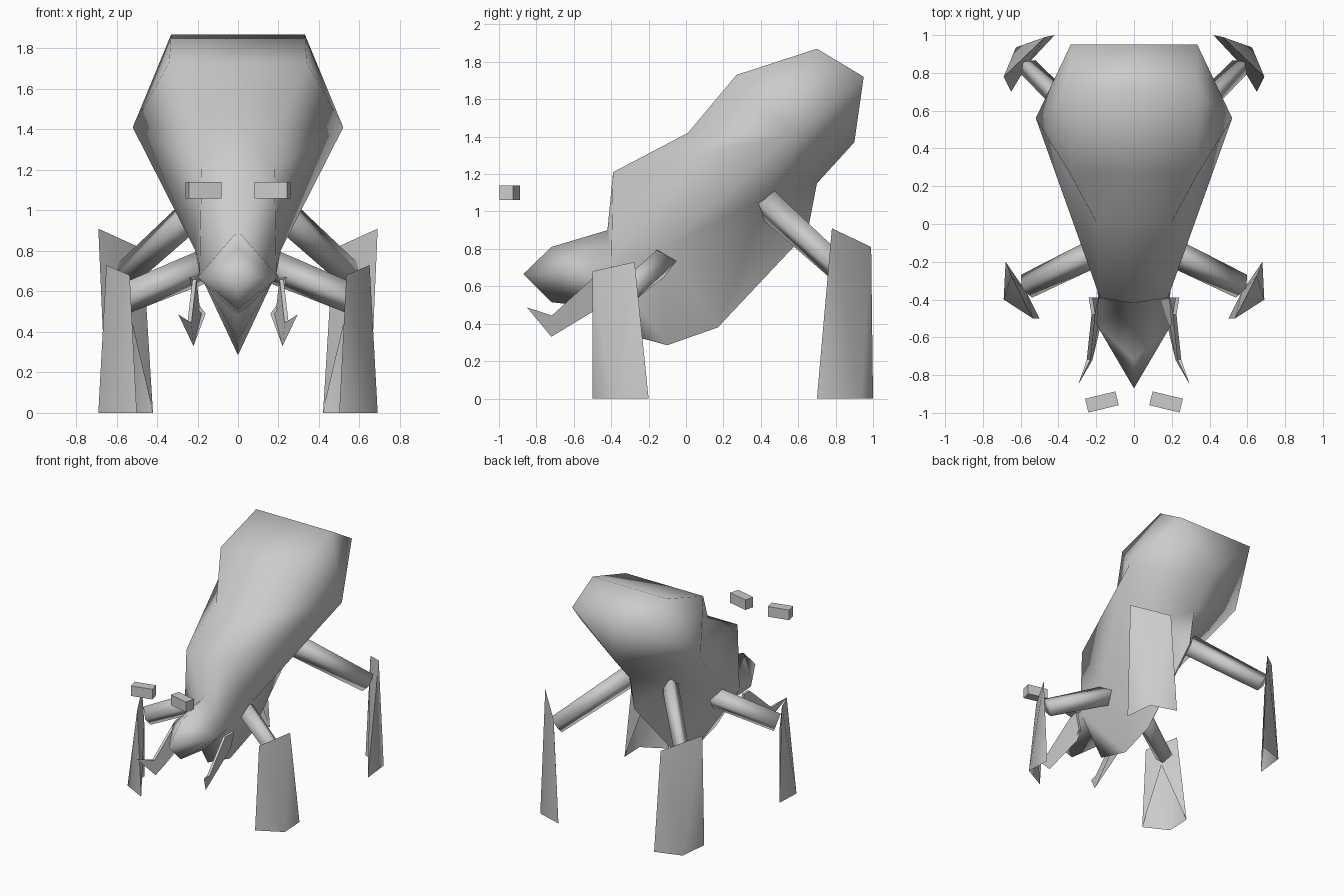
import bpy, bmesh, math
from mathutils import Vector

if "Cube" in bpy.data.objects:
    bpy.data.objects.remove(bpy.data.objects["Cube"], do_unlink=True)

# One plain grey for the whole creature
GREY = (0.6, 0.6, 0.6, 1)
shell = bpy.data.materials.new("shell_grey")
shell.use_nodes = True
shell.diffuse_color = GREY
shell.node_tree.nodes["Principled BSDF"].inputs["Base Color"].default_value = GREY


def finish(name, bm, smooth):
    """Turn a bmesh into a named, shaded object."""
    bmesh.ops.remove_doubles(bm, verts=bm.verts, dist=0.0005)
    bmesh.ops.recalc_face_normals(bm, faces=bm.faces)
    mesh = bpy.data.meshes.new(name)
    bm.to_mesh(mesh)
    bm.free()
    mesh.materials.append(shell)
    obj = bpy.data.objects.new(name, mesh)
    bpy.context.collection.objects.link(obj)
    bpy.ops.object.select_all(action="DESELECT")
    obj.select_set(True)
    bpy.context.view_layer.objects.active = obj
    if smooth:
        bpy.ops.object.shade_smooth_by_angle(angle=math.radians(smooth))
    return obj


def add_faces(bm, points, faces, side):
    """Add faces given as lists of point names, on one side of the model."""
    verts = {k: bm.verts.new((side * p[0], p[1], p[2])) for k, p in points.items()}
    for face in faces:
        bm.faces.new([verts[k] for k in face.split()])


def pair(name, points, faces, smooth):
    for label, side in (("left", 1), ("right", -1)):
        bm = bmesh.new()
        add_faces(bm, points, faces, side)
        finish(label + "_" + name, bm, smooth)


# Body and pointed head: flat back rail, wide hips, hollow flanks, narrow keel
body = {
    "collar": (.18, -.39, 1.21), "saddle": (.20, .01, 1.42), "hump": (.34, .27, 1.73),
    "crown": (.33, .70, 1.87), "rump": (.335, .95, 1.72),
    "hip": (.52, .56, 1.41), "flank": (.21, -.12, .80), "hollow": (.21, .43, 1.08),
    "shoulder": (.19, -.40, .69),
    "tail": (0, .90, 1.37), "tail_low": (0, .70, 1.15), "belly": (0, .65, .89),
    "keel": (0, .17, .38), "keel_low": (0, -.10, .285), "keel_front": (0, -.38, .36),
    "neck": (0, -.42, .9), "brow": (0, -.72, .81), "nose": (0, -.87, .665),
    "chin": (0, -.72, .515), "throat": (0, -.42, .48), "cheek": (.20, -.53, .67),
}
rail = ["collar", "saddle", "hump", "crown", "rump"]
for key in rail:
    body[key + "_mid"] = (0, body[key][1], body[key][2])
body_faces = [f"{a} {b} {b}_mid {a}_mid" for a, b in zip(rail, rail[1:])]
body_faces += [f"hip {a} {b}" for a, b in zip(rail[1:], rail[2:])]
under = ["hip", "tail_low", "belly", "keel", "flank", "hip"]
body_faces += [f"hollow {a} {b}" for a, b in zip(under, under[1:])]
profile = ["neck", "brow", "nose", "chin", "throat", "shoulder", "neck"]
body_faces += [f"cheek {a} {b}" for a, b in zip(profile, profile[1:])]
body_faces += [
    "collar saddle hip", "collar hip flank", "collar flank shoulder",
    "flank keel keel_low", "flank keel_low shoulder", "shoulder keel_low keel_front",
    "hip tail tail_low", "rump rump_mid tail", "rump tail hip",
    "collar collar_mid neck", "collar neck shoulder", "shoulder keel_front throat",
]
bm = bmesh.new()
for side in (1, -1):
    add_faces(bm, body, body_faces, side)
finish("body", bm, 100)

# Mandibles: thin forked plates
fork = {
    "top": (.24, -.39, .67), "upper": (.225, -.48, .66), "notch": (.25, -.717, .444),
    "tip": (.295, -.85, .487), "spike": (.22, -.72, .33), "root": (.18, -.47, .49),
    "back": (.21, -.39, .53),
}
outline = list(fork)
for key in outline:
    thick = 0 if key in ("tip", "spike") else .02
    fork[key + "_in"] = (fork[key][0] - thick, fork[key][1], fork[key][2])
fork_faces = [" ".join(outline), " ".join(k + "_in" for k in outline)]
for a, b in zip(outline, outline[1:] + outline[:1]):
    if (a, b) != ("tip", "spike"):
        fork_faces.append(f"{a} {b} {b}_in {a}_in")
pair("mandible", fork, fork_faces, 0)


# Thighs: tapered struts with a diamond section, taller than wide
def thigh(name, start, end, r1, r2, slim):
    for label, side in (("left", 1), ("right", -1)):
        a, b = (Vector((side * p[0], p[1], p[2])) for p in (start, end))
        bm = bmesh.new()
        bmesh.ops.create_cone(bm, cap_ends=True, segments=4, radius1=r1, radius2=r2,
                              depth=(b - a).length)
        bmesh.ops.scale(bm, verts=bm.verts, vec=(slim, 1, 1))
        bm.transform((b - a).to_track_quat("Z", "Y").to_matrix().to_4x4())
        bmesh.ops.translate(bm, verts=bm.verts, vec=(a + b) / 2)
        finish(label + "_" + name, bm, 100)


thigh("front_thigh", (.08, -.09, .76), (.57, -.33, .56), .085, .075, .9)
thigh("rear_thigh", (.12, .39, 1.08), (.56, .83, .68), .09, .075, .7)

# Shins: bent open blades, folded inward to the knee
shin_faces = [
    "top_a top_b toe", "top_b foot_b toe", "top_a toe foot_a",
    "knee top_a foot_a", "knee foot_b top_b", "knee top_b top_a",
]
pair("front_shin", {
    "top_a": (.65, -.275, .73), "top_b": (.535, -.50, .68), "toe": (.69, -.40, 0),
    "foot_a": (.68, -.20, 0), "foot_b": (.50, -.50, 0), "knee": (.57, -.36, .50)},
    shin_faces, 130)
pair("rear_shin", {
    "top_a": (.69, .78, .91), "top_b": (.47, .99, .81), "toe": (.625, .935, 0),
    "foot_a": (.65, .70, 0), "foot_b": (.42, 1.0, 0), "knee": (.56, .85, .60)},
    shin_faces, 130)

# Eyes: small floating blocks turned slightly outward
for label, side in (("left", 1), ("right", -1)):
    bm = bmesh.new()
    bmesh.ops.create_cube(bm, size=1)
    bmesh.ops.scale(bm, verts=bm.verts, vec=(.165, .075, .08))
    eye = finish(label + "_eye", bm, 0)
    eye.location = (side * .17, -.942, 1.1)
    eye.rotation_euler.z = -side * math.radians(13.5)
